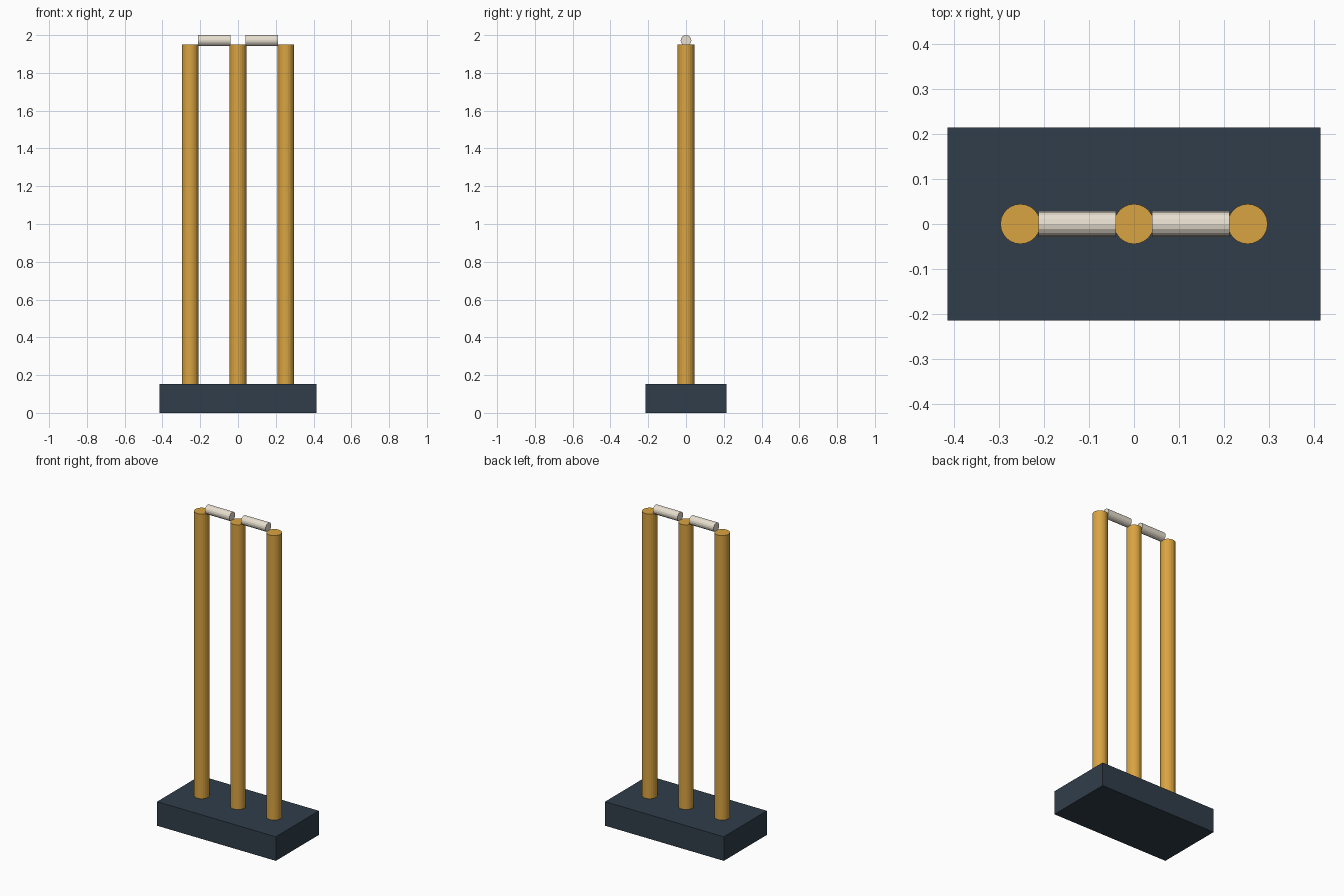
import bpy
import math

cube = bpy.data.objects.get("Cube")
if cube:
    bpy.data.objects.remove(cube, do_unlink=True)


def make_material(name, rgb):
    mat = bpy.data.materials.new(name)
    mat.use_nodes = True
    mat.diffuse_color = (*rgb, 1)
    mat.node_tree.nodes["Principled BSDF"].inputs["Base Color"].default_value = (*rgb, 1)
    return mat


def finish(name, mat):
    obj = bpy.context.object
    obj.name = name
    obj.data.materials.append(mat)
    return obj


def cylinder(name, mat, radius, length, location, sides, rotation=(0, 0, 0)):
    bpy.ops.mesh.primitive_cylinder_add(vertices=sides, radius=radius, depth=length,
                                        location=location, rotation=rotation)
    return finish(name, mat)


slate = make_material("dark slate", (0.030, 0.048, 0.069))
wood = make_material("golden wood", (0.694, 0.371, 0.053))
cream = make_material("pale cream", (0.807, 0.745, 0.631))

BASE_HEIGHT = 0.152
STUMP_TOP = 1.95
SPACING = 0.253
BAIL_RADIUS = 0.0285

# Heavy base block
bpy.ops.mesh.primitive_cube_add(size=1, location=(0, 0, BASE_HEIGHT / 2))
base = finish("base", slate)
base.scale = (0.83, 0.43, BASE_HEIGHT)
bpy.ops.object.transform_apply(location=False, rotation=False, scale=True)

# Three upright stumps
for side, label in ((-1, "right"), (0, "middle"), (1, "left")):
    cylinder(label + "_stump", wood, 0.0445, STUMP_TOP - BASE_HEIGHT,
             (side * SPACING, 0, (STUMP_TOP + BASE_HEIGHT) / 2), 24)

# Two bails bridging the stump tops
for side, label in ((-1, "right"), (1, "left")):
    cylinder(label + "_bail", cream, BAIL_RADIUS, 0.172,
             (side * SPACING / 2, 0, 2 - BAIL_RADIUS), 16, (0, math.pi / 2, 0))
